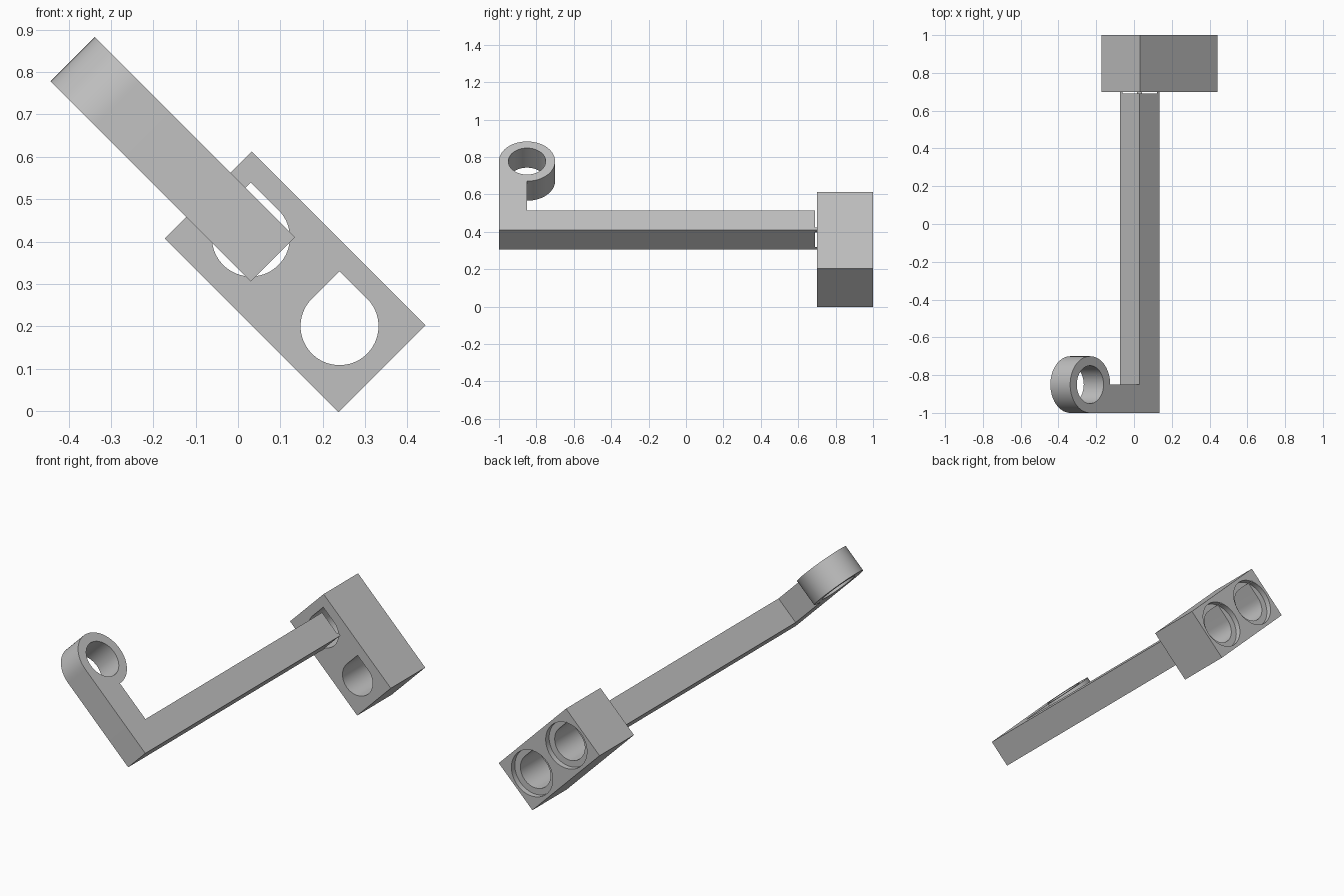
import bpy, bmesh
from math import cos, sin, radians
from mathutils import Matrix

cube = bpy.data.objects.get("Cube")
if cube:
    bpy.data.objects.remove(cube, do_unlink=True)

# Local frame: x runs down the tilted block, z across it
TILT = Matrix.Translation((0.135, 0, 0.305)) @ Matrix.Rotation(radians(45), 4, 'Y')
PITCH = 0.148

grey = bpy.data.materials.new("plain grey")
grey.use_nodes = True
grey.diffuse_color = (0.53, 0.53, 0.53, 1)
grey.node_tree.nodes["Principled BSDF"].inputs["Base Color"].default_value = grey.diffuse_color


def arc(cx, cy, r, start, end, steps):
    angles = [radians(start + (end - start) * i / steps) for i in range(steps + 1)]
    return [(cx + r * cos(a), cy + r * sin(a)) for a in angles]


def circle(cx, cy, r):
    return arc(cx, cy, r, 0, 360, 72)[:-1]


def teardrop(cx, r):
    tip = (cx - r, r)
    return arc(cx, 0, r, 180, 450, 54) + [tip]


def prism(name, profile, lo, hi, along):
    """Extrude a closed profile along local y or z."""
    bm = bmesh.new()
    place = (lambda a, b, h: (a, h, b)) if along == 'y' else (lambda a, b, h: (a, b, h))
    face = bm.faces.new([bm.verts.new(place(a, b, lo)) for a, b in profile])
    ext = bmesh.ops.extrude_face_region(bm, geom=[face])
    new = [v for v in ext["geom"] if isinstance(v, bmesh.types.BMVert)]
    bmesh.ops.translate(bm, verts=new, vec=place(0, 0, hi - lo))
    bmesh.ops.recalc_face_normals(bm, faces=bm.faces)
    mesh = bpy.data.meshes.new(name)
    bm.to_mesh(mesh)
    bm.free()
    mesh.materials.append(grey)
    ob = bpy.data.objects.new(name, mesh)
    ob.matrix_world = TILT
    bpy.context.collection.objects.link(ob)
    return ob


def finish(ob, cutters):
    """Cut the holes, then smooth the round walls."""
    bpy.ops.object.select_all(action='DESELECT')
    bpy.context.view_layer.objects.active = ob
    ob.select_set(True)
    for cutter in cutters:
        mod = ob.modifiers.new("cut", 'BOOLEAN')
        mod.operation, mod.solver, mod.object = 'DIFFERENCE', 'EXACT', cutter
        bpy.ops.object.modifier_apply(modifier=mod.name)
    bpy.ops.object.shade_smooth_by_angle(angle=radians(30))


# Block with two holes
block = prism("block", [(-0.29, -0.145), (0.29, -0.145), (0.29, 0.145), (-0.29, 0.145)],
              0.7, 1.0, 'y')

# Long square bar, elbow and ring in one outline
ring_x, ring_y = -0.593, -0.85
outline = [(ring_x, -1), (-0.075, -1), (-0.075, 0.7), (-0.222, 0.7), (-0.222, ring_y)]
outline += arc(ring_x, ring_y, 0.15, 0, 270, 54)[:-1]
arm = prism("arm_with_ring", outline, -0.074, 0.074, 'z')

# Teardrop through holes, round recesses at the back, ring hole
holes = [prism("hole_cutter", teardrop(x, 0.092), 0.69, 1.1, 'y') for x in (-PITCH, PITCH)]
recesses = [prism("recess_cutter", circle(x, 0, 0.126), 0.97, 1.1, 'y') for x in (-PITCH, PITCH)]
ring_hole = prism("ring_hole_cutter", circle(ring_x, ring_y, 0.1), -0.2, 0.2, 'z')

bpy.context.view_layer.update()
finish(block, holes + recesses)
finish(arm, [holes[0], ring_hole])

for cutter in holes + recesses + [ring_hole]:
    bpy.data.objects.remove(cutter, do_unlink=True)
